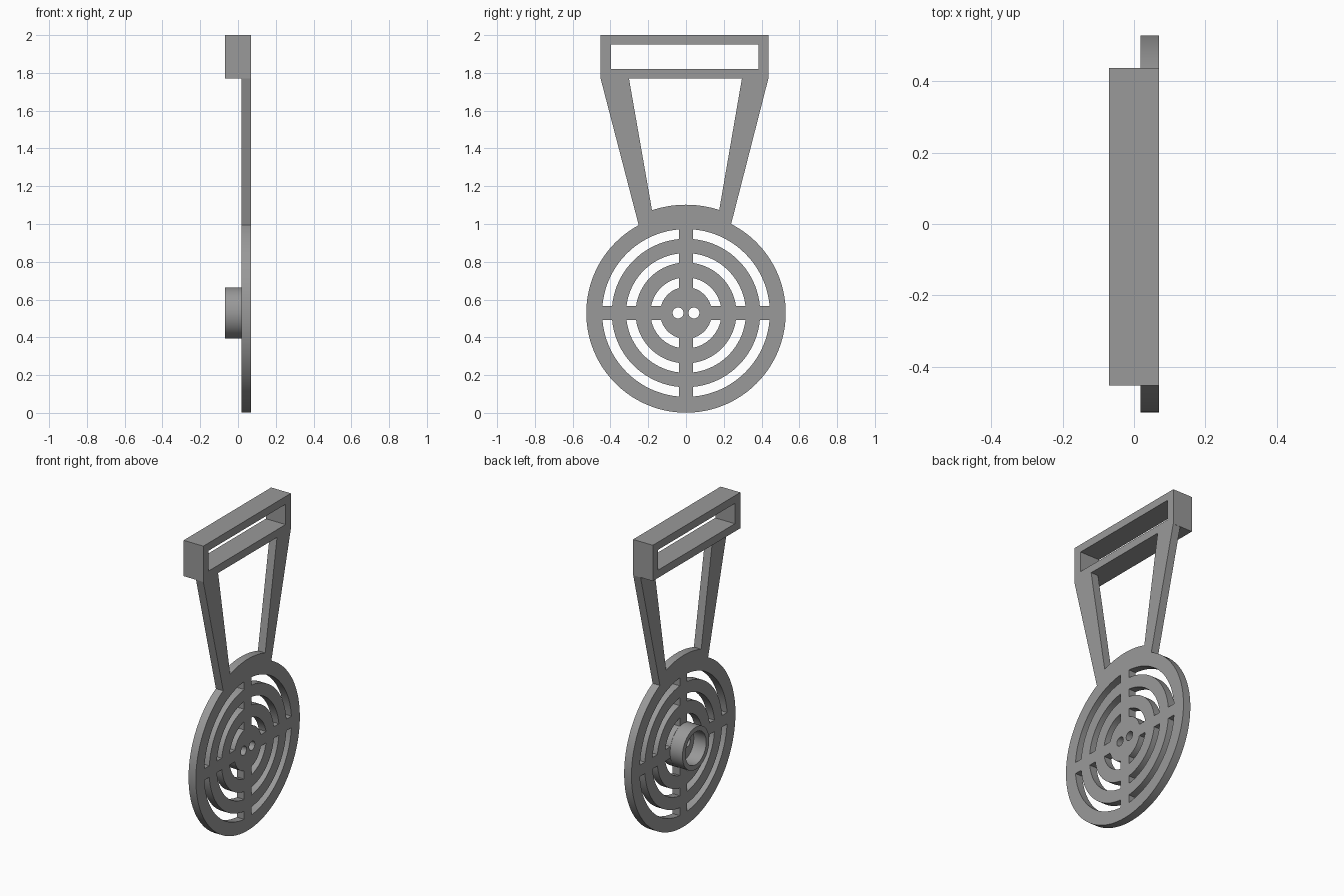
import bpy, bmesh, math
from mathutils import Matrix

if "Cube" in bpy.data.objects:
    bpy.data.objects.remove(bpy.data.objects["Cube"])

CZ = 0.529          # height of the disc centre
R = 0.528           # disc radius
X0, X1 = 0.018, 0.07
XB = -0.07          # rear of the cup and the head

grey = bpy.data.materials.new("grey plastic")
grey.diffuse_color = (0.32, 0.32, 0.32, 1)
grey.use_nodes = True
grey.node_tree.nodes["Principled BSDF"].inputs["Base Color"].default_value = grey.diffuse_color


def arc(r, a0, a1, n, cy=0.0):
    """Points on an arc about the disc centre, n segments."""
    return [(cy + r * math.cos(a0 + (a1 - a0) * i / n),
             CZ + r * math.sin(a0 + (a1 - a0) * i / n)) for i in range(n + 1)]


def circle(r, n, cy=0.0):
    return arc(r, 0, 2 * math.pi, n, cy)[:-1]


def rect(y0, y1, z0, z1):
    return [(y0, z0), (y1, z0), (y1, z1), (y0, z1)]


def extrude(name, loops, xa, xb):
    """Fill an outline with holes in the YZ plane and extrude from xa to xb."""
    cu = bpy.data.curves.new(name + "_profile", 'CURVE')
    cu.dimensions, cu.fill_mode = '2D', 'BOTH'
    cu.extrude = (xb - xa) / 2
    for pts in loops:
        sp = cu.splines.new('POLY')
        sp.points.add(len(pts) - 1)
        for p, (y, z) in zip(sp.points, pts):
            p.co = (y, z, 0, 1)
        sp.use_cyclic_u = True
    tmp = bpy.data.objects.new(name + "_profile", cu)
    bpy.context.collection.objects.link(tmp)
    bpy.context.view_layer.update()
    me = bpy.data.meshes.new_from_object(
        tmp.evaluated_get(bpy.context.evaluated_depsgraph_get()))
    bpy.data.objects.remove(tmp)
    bm = bmesh.new()
    bm.from_mesh(me)
    bm.transform(Matrix(((0, 0, 1, (xa + xb) / 2), (1, 0, 0, 0),
                         (0, 1, 0, 0), (0, 0, 0, 1))))
    bmesh.ops.remove_doubles(bm, verts=bm.verts, dist=1e-5)
    bmesh.ops.recalc_face_normals(bm, faces=bm.faces)
    bm.to_mesh(me)
    bm.free()
    me.name = name
    me.materials.clear()
    me.materials.append(grey)
    ob = bpy.data.objects.new(name, me)
    bpy.context.collection.objects.link(ob)
    bpy.ops.object.select_all(action='DESELECT')
    ob.select_set(True)
    bpy.context.view_layer.objects.active = ob
    bpy.ops.object.shade_smooth_by_angle(angle=math.radians(30))
    return ob


# Disc with two tapering arms, as one outline
a_l = math.atan2(0.468, -0.252)
a_r = math.atan2(0.469, 0.238)
outline = arc(R, a_l, a_r + 2 * math.pi, 90)
outline += [(0.436, 1.77), (0.296, 1.77)]
outline += arc(0.573, math.acos(0.176 / 0.573), math.acos(-0.180 / 0.573), 14)
outline += [(-0.302, 1.77), (-0.452, 1.77)]

# Three rings of slots, split by cross spokes
W = 0.037           # half width of a spoke
slots = []
for ro, ri in ((0.444, 0.393), (0.317, 0.267), (0.188, 0.137)):
    ao, ai = math.asin(W / ro), math.asin(W / ri)
    for q in range(4):
        t = q * math.pi / 2
        slots.append(arc(ro, t + ao, t + math.pi / 2 - ao, 20)
                     + arc(ri, t + math.pi / 2 - ai, t + ai, 20))

# Two pin holes in the hub
pins = [circle(0.029, 32, s * 0.042) for s in (-1, 1)]
extrude("disc_and_arms", [outline] + slots + pins, X0, X1)

# Round cup behind the hub
extrude("hub_cup", [circle(0.136, 64), circle(0.105, 64)], XB, X0)

# Strap head with a long window
extrude("strap_head", [rect(-0.452, 0.437, 1.77, 2.0),
                       rect(-0.397, 0.383, 1.82, 1.95)], XB, X1)
